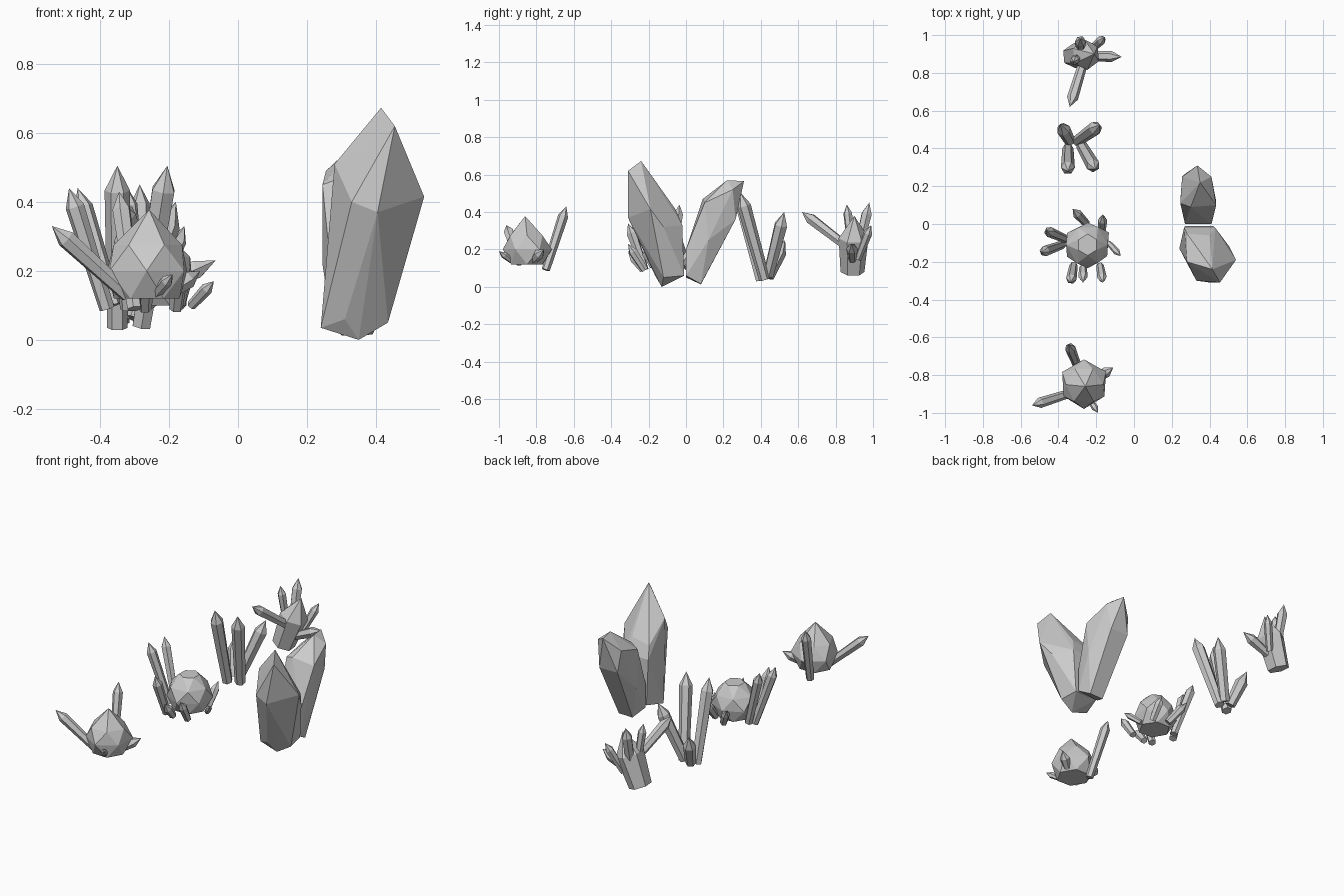
import bpy
import bmesh
import math
import random
from mathutils import Vector

random.seed(4)

default_cube = bpy.data.objects.get("Cube")
if default_cube:
    bpy.data.objects.remove(default_cube, do_unlink=True)

# One plain grey stone material
stone = bpy.data.materials.new("grey_stone")
stone.use_nodes = True
grey = (0.6, 0.6, 0.6, 1)
stone.diffuse_color = grey
stone.node_tree.nodes["Principled BSDF"].inputs["Base Color"].default_value = grey


def hull(name, points):
    """Flat shaded faceted solid wrapped around the given points."""
    bm = bmesh.new()
    verts = [bm.verts.new(point) for point in points]
    result = bmesh.ops.convex_hull(bm, input=verts)
    unused = {item for item in result["geom_interior"] + result["geom_unused"]
              if isinstance(item, bmesh.types.BMVert)}
    bmesh.ops.delete(bm, geom=list(unused), context="VERTS")
    bmesh.ops.dissolve_limit(bm, angle_limit=math.radians(3),
                             verts=bm.verts[:], edges=bm.edges[:])
    bmesh.ops.recalc_face_normals(bm, faces=bm.faces[:])
    mesh = bpy.data.meshes.new(name)
    bm.to_mesh(mesh)
    bm.free()
    mesh.materials.append(stone)
    obj = bpy.data.objects.new(name, mesh)
    bpy.context.collection.objects.link(obj)
    return obj


def ring(radius, sides=6, phase=0.0):
    """Flat circle of corner points around the origin."""
    for i in range(sides):
        angle = math.tau * (i + phase) / sides
        yield Vector((radius * math.cos(angle), radius * math.sin(angle), 0))


def crystal(name, base, tip, radius):
    """Six sided prism that widens slightly, then closes in a point."""
    base, tip = Vector(base), Vector(tip)
    axis = tip - base
    turn = axis.to_track_quat("Z", "Y")
    shoulder = tip - axis.normalized() * min(radius * 2, axis.length * 0.4)
    points = [tip]
    points += [base + turn @ p for p in ring(radius * 0.8)]
    points += [shoulder + turn @ p for p in ring(radius)]
    return hull(name, points)


def boulder(name, centre, levels, apex=None):
    """Faceted rock made of slightly uneven stacked rings."""
    points = [apex] if apex else []
    for index, (height, radius) in enumerate(levels):
        for p in ring(radius, phase=index / 2):
            p *= random.uniform(0.93, 1.05)
            points.append((centre[0] + p.x, centre[1] + p.y, height))
    return hull(name, points)


def cluster(name, radius, spans):
    """Group of crystals, each given by its base and its tip."""
    for number, (base, tip) in enumerate(spans, start=1):
        crystal(f"{name}_{number}", base, tip, radius)


# Two large leaning crystals
hull("large_crystal_front", [
    # pointed crown
    (.415, -.24, .673), (.455, -.31, .62), (.28, -.2, .51),
    # shoulders
    (.54, -.19, .415), (.33, -.3, .4), (.405, -.31, .37), (.505, -.12, .32),
    (.4, -.06, .42), (.28, -.05, .4), (.43, -.02, .33), (.265, -.02, .33),
    # lower body
    (.295, -.21, .23), (.405, -.22, .21),
    # foot
    (.24, -.13, .035), (.31, -.165, .06), (.435, -.12, .05),
    (.35, -.13, 0), (.42, -.01, .06), (.27, -.01, .06),
])
hull("large_crystal_back", [
    # blunt crown
    (.335, .31, .565), (.35, .22, .57), (.41, .25, .52), (.255, .25, .49),
    # shoulders
    (.435, .1, .45), (.245, .11, .45), (.3, .09, .47), (.38, .085, .41),
    (.27, .265, .36), (.39, .265, .36),
    # lower body
    (.435, .12, .25), (.245, .12, .22), (.41, 0, .2), (.27, 0, .2),
    # foot
    (.27, 0, .05), (.41, 0, .06), (.3, .08, .013), (.39, .08, .015),
])

# Front group: pointed boulder with thin shards
boulder("pointed_boulder", (-.265, -.85),
        [(.12, .1), (.2, .13), (.275, .1)], apex=(-.258, -.86, .378))
cluster("front_shard", .028, [
    ((-.32, -.89, .13), (-.54, -.96, .33)),
    ((-.3, -.75, .09), (-.345, -.64, .43)),
    ((-.2, -.82, .14), (-.11, -.76, .2)),
])
crystal("front_shard_small", (-.24, -.92, .13), (-.19, -1, .19), .018)

# Second group: rounded boulder ringed by shards
boulder("round_boulder", (-.245, -.11),
        [(.1, .09), (.17, .125), (.24, .11), (.3, .055)])
cluster("ring_shard_tall", .028, [
    ((-.38, -.11, .09), (-.49, -.15, .44)),
    ((-.36, -.08, .1), (-.465, -.035, .44)),
    ((-.32, -.22, .09), (-.335, -.31, .34)),
])
cluster("ring_shard_short", .025, [
    ((-.25, 0, .1), (-.325, .08, .22)),
    ((-.17, -.04, .1), (-.165, .05, .22)),
    ((-.18, -.22, .09), (-.165, -.31, .23)),
    ((-.27, -.23, .09), (-.27, -.31, .19)),
])
crystal("ring_shard_side", (-.135, -.1, .1), (-.07, -.17, .17), .018)

# Third group: four crystals fanning out from one foot
cluster("fan_crystal", .037, [
    ((-.35, .4, .035), (-.35, .28, .505)),
    ((-.28, .42, .04), (-.205, .29, .505)),
    ((-.3, .44, .06), (-.18, .525, .4)),
    ((-.34, .44, .05), (-.39, .53, .25)),
])

# Back group: stout leaning crystal with shards growing out of it
crystal("stout_crystal", (-.32, .89, .08), (-.21, .9, .38), .08)
cluster("back_shard", .03, [
    ((-.26, .88, .2), (-.34, .62, .4)),
    ((-.24, .89, .15), (-.065, .885, .23)),
    ((-.28, .91, .15), (-.285, .98, .45)),
])
cluster("back_shard_thin", .024, [
    ((-.23, .92, .15), (-.155, .99, .33)),
    ((-.29, .89, .15), (-.32, .86, .44)),
])
